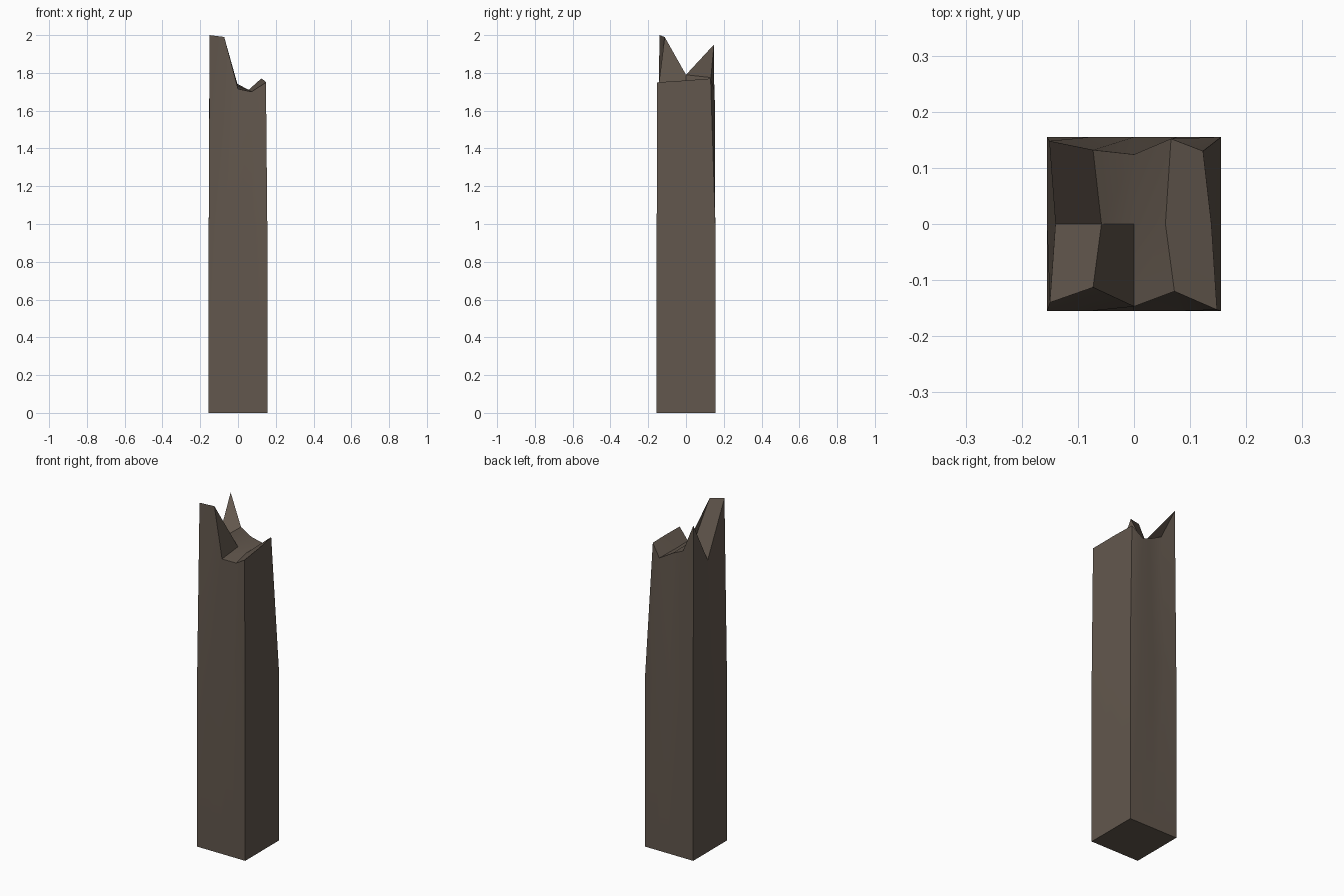
import bpy
import bmesh
import math

# Remove the default cube
default_cube = bpy.data.objects.get("Cube")
if default_cube:
    bpy.data.objects.remove(default_cube, do_unlink=True)

HALF_WIDTH = 0.155
SHOULDER = 1.0

# Broken top: rows run front, middle, back; each goes from -x to +x
BROKEN_TOP = [
    [(-.15, -.14, 2), (-.073, -.113, 1.99), (0, -.147, 1.715), (.072, -.12, 1.7), (.148, -.153, 1.75)],
    [(-.14, 0, 1.69), (-.058, 0, 1.79), (0, 0, 1.73), (.056, 0, 1.71), (.138, 0, 1.76)],
    [(-.151, .148, 1.95), (-.073, .132, 1.775), (0, .124, 1.74), (.066, .152, 1.705), (.123, .13, 1.77)],
]


def make_wood():
    """Single flat dark brown."""
    colour = (0.122, 0.095, 0.074, 1)
    material = bpy.data.materials.new("dark weathered wood")
    material.use_nodes = True
    material.diffuse_color = colour
    shader = next(n for n in material.node_tree.nodes if n.type == "BSDF_PRINCIPLED")
    shader.inputs["Base Color"].default_value = colour
    shader.inputs["Roughness"].default_value = 0.9
    return material


def rim_cells(columns, rows):
    """Grid cells around the border, counter-clockwise seen from above."""
    front = [(c, 0) for c in range(columns)]
    right = [(columns - 1, r) for r in range(1, rows)]
    back = [(c, rows - 1) for c in reversed(range(columns - 1))]
    left = [(0, r) for r in reversed(range(1, rows - 1))]
    return front + right + back + left


def bridge(bm, lower, upper):
    """Wall of quads between two closed rings."""
    count = len(lower)
    for i in range(count):
        j = (i + 1) % count
        bm.faces.new((lower[i], lower[j], upper[j], upper[i]))


def build_post():
    bm = bmesh.new()
    rows, columns = len(BROKEN_TOP), len(BROKEN_TOP[0])

    # Splintered upper surface
    top = [[bm.verts.new(point) for point in row] for row in BROKEN_TOP]
    for r in range(rows - 1):
        for c in range(columns - 1):
            bm.faces.new((top[r][c], top[r][c + 1], top[r + 1][c + 1], top[r + 1][c]))

    # Straight square shaft, leaning slightly inward above the shoulder
    cells = rim_cells(columns, rows)

    def square_ring(height):
        ring = []
        for c, r in cells:
            x = HALF_WIDTH * (2 * c / (columns - 1) - 1)
            y = HALF_WIDTH * (2 * r / (rows - 1) - 1)
            ring.append(bm.verts.new((x, y, height)))
        return ring

    base = square_ring(0)
    shoulder = square_ring(SHOULDER)
    rim = [top[r][c] for c, r in cells]
    bridge(bm, base, shoulder)
    bridge(bm, shoulder, rim)
    bm.faces.new(list(reversed(base)))

    bm.normal_update()
    mesh = bpy.data.meshes.new("broken_post")
    bm.to_mesh(mesh)
    bm.free()
    mesh.materials.append(make_wood())
    post = bpy.data.objects.new("broken_post", mesh)
    bpy.context.collection.objects.link(post)
    return post


post = build_post()
bpy.ops.object.select_all(action="DESELECT")
post.select_set(True)
bpy.context.view_layer.objects.active = post
bpy.ops.object.shade_smooth_by_angle(angle=math.radians(30))
